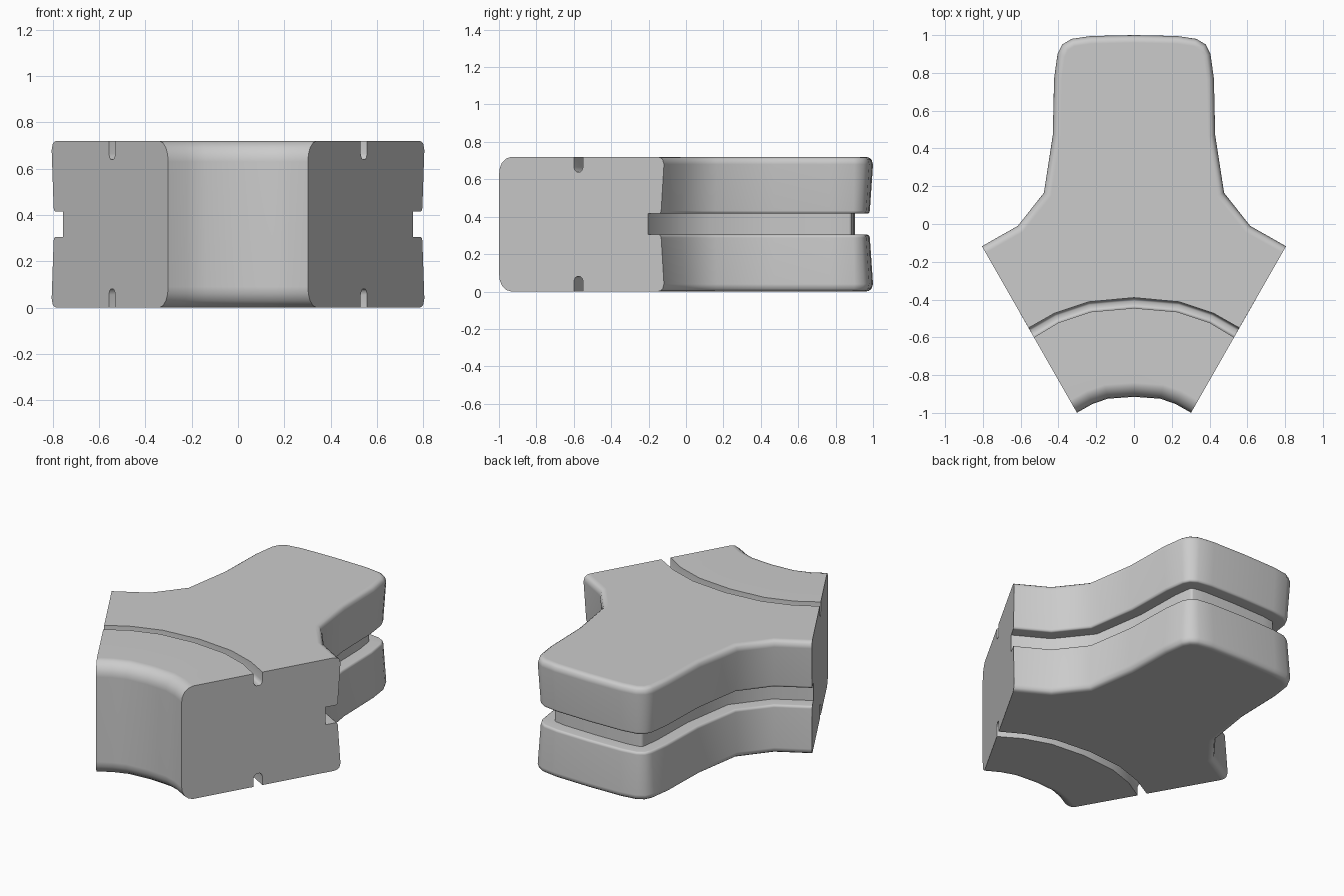
import bpy, bmesh, math
from mathutils import Vector

if "Cube" in bpy.data.objects:
    bpy.data.objects.remove(bpy.data.objects["Cube"])

H = 0.72
END_DIR = Vector((0.5, 0.866))          # direction of the right-hand cut face


def full(half):
    """Mirror a half polyline (from x = 0 outwards) into a left-to-right one."""
    return [(-x, y) for x, y in reversed(half[1:])] + list(half)


def inset(path, d, sign):
    """Move a path sideways by d; the ends slide along the cut faces."""
    p = [Vector(q) for q in path]
    out = []
    for i, q in enumerate(p):
        if i in (0, len(p) - 1):
            s = -1 if i == 0 else 1
            out.append(q + Vector((s * END_DIR.x, END_DIR.y)) * d * sign)
            continue
        a, b = (q - p[i - 1]).normalized(), (p[i + 1] - q).normalized()
        n1, n2 = Vector((-a.y, a.x)), Vector((-b.y, b.x))
        m = (n1 + n2).normalized()
        out.append(q + m * (d * sign / m.dot(n1)))
    return out


# Plan outlines, right halves
outer = full([(0, 1), (.23, .995), (.33, .98), (.38, .95), (.405, .90), (.423, .77),
              (.43, .47), (.477, .165), (.615, -.01), (.805, -.118)])
inner = full([(0, -.915), (.14, -.925), (.22, -.953), (.302, -.999)])
slot_back = full([(0, -.39), (.24, -.412), (.42, -.472), (.558, -.55)])
slot_front = full([(0, -.445), (.23, -.465), (.40, -.522), (.53, -.6)])

# Sections: (inset, z) for the walls, (fraction across, depth) for the slot
outer_sec = [(.04, H), (.022, .716), (.008, .706), (0, .68), (.017, .432),
             (.021, .421), (.03, .416), (.097, .416)]
outer_sec += [(d, H - z) for d, z in reversed(outer_sec)]
inner_sec = [(.075, H), (.045, .712), (.018, .69), (.004, .66), (0, .63)]
inner_sec += [(d, H - z) for d, z in reversed(inner_sec)]
slot_sec = [(0, 0), (0, .055), (.12, .072), (.3, .08), (.7, .08), (.88, .072), (1, .055), (1, 0)]

bm = bmesh.new()


def row(points, z):
    return [bm.verts.new((p[0], p[1], z)) for p in points]


def loft(rows):
    for r, s in zip(rows, rows[1:]):
        for i in range(len(r) - 1):
            bm.faces.new((r[i], r[i + 1], s[i + 1], s[i]))


def slot_rows(base, s):
    return [row([Vector(a).lerp(Vector(b), t) for a, b in zip(slot_back, slot_front)],
                base - s * d) for t, d in slot_sec]


# Rows around the block: back wall, bottom slot, front wall, top slot
back = [row(inset(outer, d, -1), z) for d, z in outer_sec]
front = [row(inset(inner, d, 1), z) for d, z in inner_sec]
top = slot_rows(H, 1)
bottom = slot_rows(0, -1)
loft(back)
loft(bottom + front[::-1] + top[::-1])

# Large flat top and bottom
bm.faces.new(back[0] + top[0][::-1])
bm.faces.new(back[-1] + bottom[0][::-1])

# Flat cut ends
ring = back + bottom + front[::-1] + top[::-1]
for k in (0, -1):
    bm.faces.new([r[k] for r in ring])

bmesh.ops.recalc_face_normals(bm, faces=bm.faces)
mesh = bpy.data.meshes.new("grooved_segment")
bm.to_mesh(mesh)
bm.free()
block = bpy.data.objects.new("grooved_segment", mesh)
bpy.context.collection.objects.link(block)
bpy.context.view_layer.objects.active = block
block.select_set(True)
bpy.ops.object.shade_smooth_by_angle(angle=math.radians(42))
wn = block.modifiers.new("flat_face_shading", 'WEIGHTED_NORMAL')
wn.keep_sharp = True
